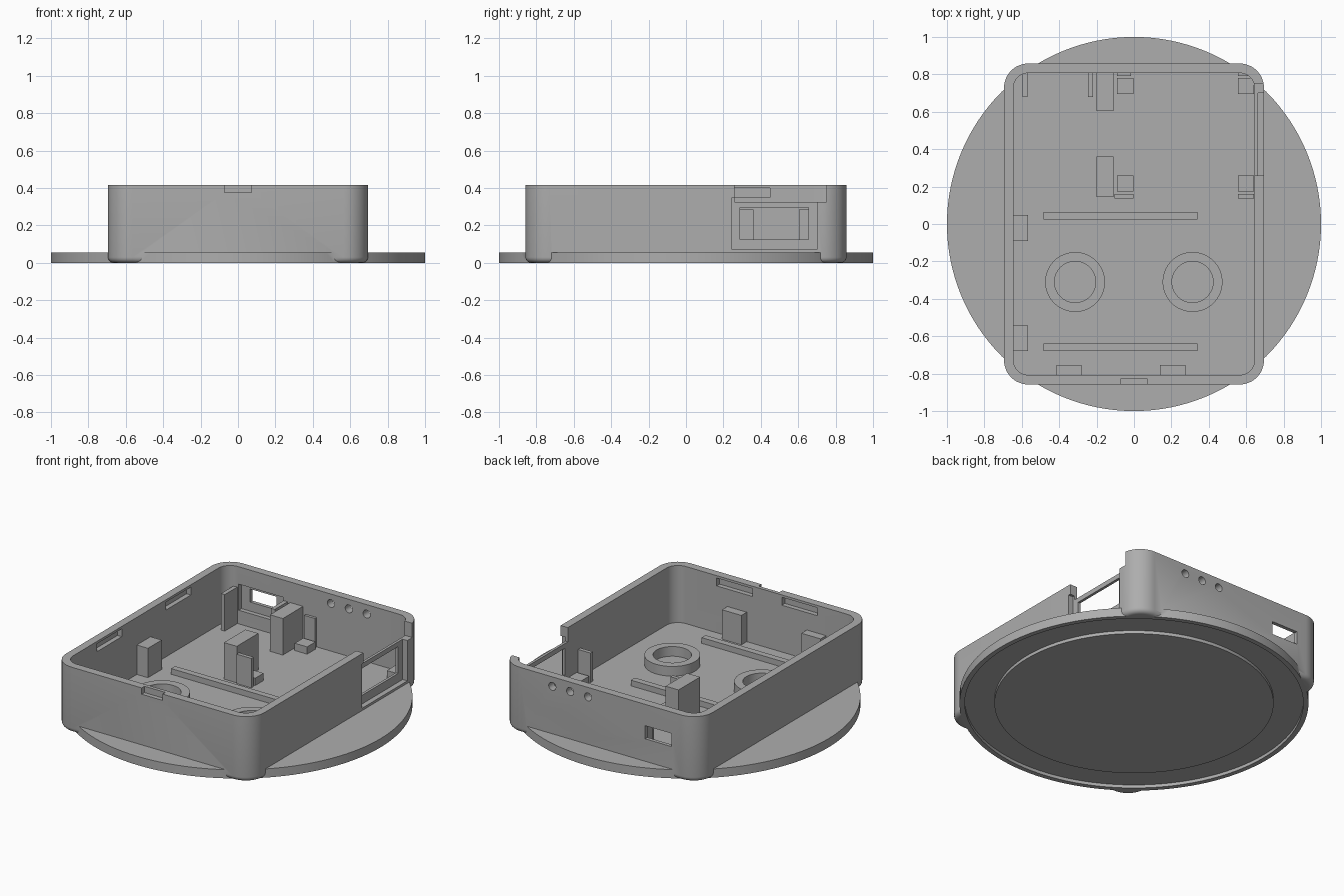
import bpy, bmesh, math

if "Cube" in bpy.data.objects:
    bpy.data.objects.remove(bpy.data.objects["Cube"])

# One plain grey plastic
GREY = (0.42, 0.42, 0.42, 1)
plastic = bpy.data.materials.new("grey_plastic")
plastic.use_nodes = True
plastic.diffuse_color = GREY
plastic.node_tree.nodes["Principled BSDF"].inputs["Base Color"].default_value = GREY

WALL_X, WALL_Y, TOP = 0.695, 0.858, 0.415
IN_X, IN_Y, FLOOR = 0.645, 0.807, 0.054
ROOT = FLOOR - 0.01  # parts sink slightly into the floor


def finish(name, bm):
    bmesh.ops.recalc_face_normals(bm, faces=bm.faces)
    mesh = bpy.data.meshes.new(name)
    bm.to_mesh(mesh)
    bm.free()
    mesh.materials.append(plastic)
    obj = bpy.data.objects.new(name, mesh)
    bpy.context.collection.objects.link(obj)
    return obj


def box(name, x, y, z, corner=0, fillet=0):
    """Box from ranges, with optional rounded corners and bottom fillet."""
    bm = bmesh.new()
    bmesh.ops.create_cube(bm, size=1)
    for v in bm.verts:
        v.co = [r[0] if c < 0 else r[1] for c, r in zip(v.co, (x, y, z))]
    if corner:
        upright = [e for e in bm.edges if abs(e.verts[0].co.z - e.verts[1].co.z) > 0.01]
        bmesh.ops.bevel(bm, geom=upright, offset=corner, segments=12, profile=0.5, affect='EDGES')
    if fillet:
        low = [e for e in bm.edges if all(v.co.z < z[0] + 0.001 for v in e.verts)]
        bmesh.ops.bevel(bm, geom=low, offset=fillet, segments=5, profile=0.5, affect='EDGES')
    return finish(name, bm)


def ring(name, x, y, inner, outer, z, sides=64):
    """Flat-topped ring made from four circles."""
    bm = bmesh.new()
    loops = []
    for r, h in ((inner, z[0]), (outer, z[0]), (outer, z[1]), (inner, z[1])):
        loops.append([bm.verts.new((x + r * math.cos(t), y + r * math.sin(t), h))
                      for t in (math.tau * i / sides for i in range(sides))])
    for k in range(4):
        a, b = loops[k], loops[(k + 1) % 4]
        for i in range(sides):
            j = (i + 1) % sides
            bm.faces.new((a[i], a[j], b[j], b[i]))
    return finish(name, bm)


def cylinder(name, radius, depth, loc, rot=(0, 0, 0), sides=32):
    bpy.ops.mesh.primitive_cylinder_add(vertices=sides, radius=radius, depth=depth,
                                        location=loc, rotation=rot)
    obj = bpy.context.object
    obj.name = name
    obj.data.materials.append(plastic)
    return obj


def combine(target, other, operation='DIFFERENCE'):
    mod = target.modifiers.new("combine", 'BOOLEAN')
    mod.solver = 'EXACT'
    mod.operation = operation
    mod.object = other
    bpy.context.view_layer.objects.active = target
    bpy.ops.object.modifier_apply(modifier=mod.name)
    bpy.data.objects.remove(other)


def smooth(obj):
    bpy.ops.object.select_all(action='DESELECT')
    obj.select_set(True)
    bpy.context.view_layer.objects.active = obj
    bpy.ops.object.shade_smooth_by_angle(angle=math.radians(30))


# Case on a round base plate
case = box("case", (-WALL_X, WALL_X), (-WALL_Y, WALL_Y), (0, TOP), corner=0.13, fillet=0.03)
combine(case, cylinder("plate", 1, 0.055, (0, 0, 0.0275), sides=128), 'UNION')
combine(case, box("cavity", (-IN_X, IN_X), (-IN_Y, IN_Y), (FLOOR, 0.6), corner=0.08))
combine(case, ring("groove", 0, 0, 0.8, 0.97, (-0.1, 0.02), 128))

cuts = [
    # opening, recess and top notch in the left wall
    ((0.6, 0.8), (0.29, 0.655), (0.125, 0.295)),
    ((0.662, 0.8), (0.245, 0.70), (0.07, 0.35)),
    ((0.6, 0.8), (0.26, 0.75), (0.325, 0.6)),
    # small front notch
    ((-0.073, 0.073), (-0.95, -0.83), (0.375, 0.6)),
    # rear socket opening with inner recess
    ((-0.5, -0.315), (0.7, 0.95), (0.197, 0.28)),
    ((-0.56, -0.25), (0.7, 0.835), (0.14, 0.305)),
]
# Snap slots inside the right and front walls
for y in (0.20, -0.49):
    cuts.append(((-IN_X - 0.03, -0.6), (y, y + 0.25), (0.35, 0.4)))
for x in (0.10, -0.355):
    cuts.append(((x, x + 0.25), (-IN_Y - 0.03, -0.75), (0.35, 0.4)))
for c in cuts:
    combine(case, box("cutter", *c))

# Three indicator holes in the rear wall
for x in (0.085, 0.21, 0.335):
    combine(case, cylinder("cutter", 0.025, 0.3, (x, 0.85, 0.355), (math.pi / 2, 0, 0)))
smooth(case)

# Socket side ribs
for n, x in (("right", -0.595), ("left", -0.245)):
    box(f"socket_rib_{n}", (x, x + 0.026), (0.68, IN_Y + 0.005), (ROOT, 0.285))

# Tall board posts
box("rear_post", (-0.2, -0.11), (0.605, IN_Y + 0.005), (ROOT, 0.285))
box("middle_post", (-0.2, -0.11), (0.145, 0.36), (ROOT, 0.285))

# Low board rests with upright stops
for n, x in (("inner", -0.09), ("outer", 0.555)):
    for row, y, stop in (("rear", 0.695, 0.79), ("middle", 0.175, 0.137)):
        box(f"{n}_{row}_rest", (x, x + 0.087), (y, y + 0.085), (ROOT, 0.1))
        wide = 0.087 if row == "middle" else 0.075
        left = x - 0.015 if (n, row) == ("inner", "middle") else x
        box(f"{n}_{row}_stop", (left, x + wide), (stop, stop + 0.024), (ROOT, 0.24))

# Lid supports along the right and front walls
for i, y in enumerate((-0.09, -0.68)):
    box(f"side_support_{i}", (-IN_X - 0.005, -0.567), (y, y + 0.138), (ROOT, 0.24))
for i, x in enumerate((-0.415, 0.14)):
    box(f"front_support_{i}", (x, x + 0.135), (-IN_Y - 0.005, -0.753), (ROOT, 0.24))

# Floor bars and ring seats
for i, y in enumerate((0.025, -0.68)):
    box(f"floor_bar_{i}", (-0.485, 0.34), (y, y + 0.04), (ROOT, 0.09))
for n, x in (("right", -0.315), ("left", 0.313)):
    smooth(ring(f"ring_seat_{n}", x, -0.31, 0.11, 0.16, (ROOT, 0.115)))
